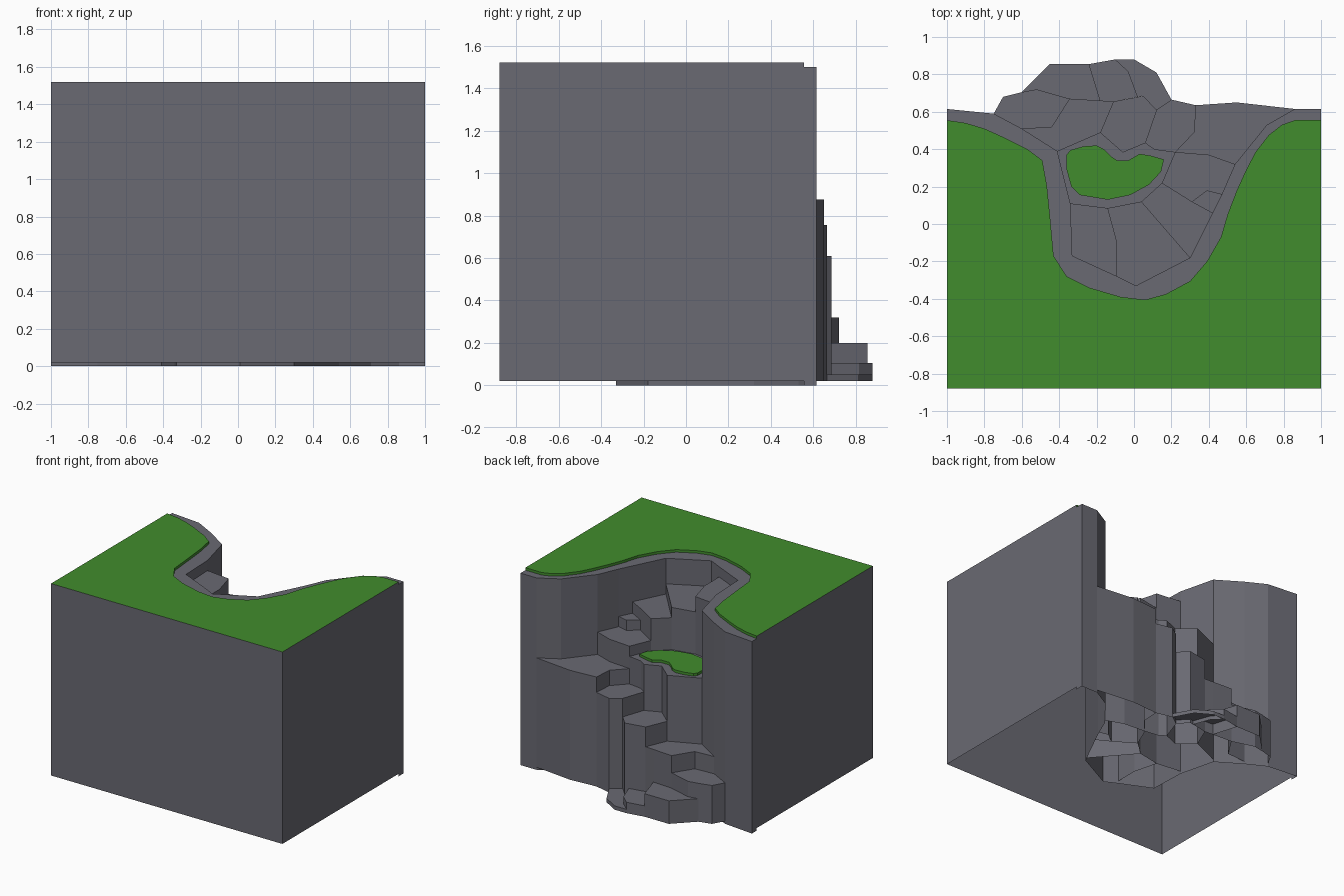
import bpy

if "Cube" in bpy.data.objects:
    bpy.data.objects.remove(bpy.data.objects["Cube"])

# Shared plan points: cliff edge (a-o), back outline (A-J), inner joints (p-z, M-X)
P = {
    'a': (-1, .615), 'b': (-.75, .59), 'c': (-.6, .51), 'd': (-.41, .39), 'e': (-.34, .11),
    'f': (-.33, -.17), 'g': (-.09, -.28), 'h': (.01, -.33), 'i': (.3, -.18), 'j': (.42, .06),
    'k': (.47, .16), 'l': (.54, .32), 'm': (.71, .53), 'n': (.86, .615), 'o': (1, .615),
    'A': (-.7, .68), 'B': (-.6, .705), 'C': (-.45, .855), 'D': (-.24, .855), 'E': (-.1, .88),
    'F': (0, .88), 'G': (.12, .81), 'H': (.2, .665), 'I': (.33, .635), 'J': (.55, .65),
    'p': (-.52, .72), 'q': (-.345, .67), 'r': (-.44, .52), 's': (-.18, .66), 't': (-.11, .655),
    'u': (-.03, .815), 'v': (.02, .68), 'w': (.05, .685), 'x': (.12, .61), 'y': (.06, .435),
    'z': (-.06, .385), 'M': (-.18, .49), 'N': (.32, .49), 'O': (.22, .385), 'Q': (.4, .37),
    'R': (.15, .22), 'S': (.31, .12), 'T': (.39, .18), 'U': (.04, .12), 'V': (-.14, .085),
    'W': (-.09, -.1), 'X': (.11, .4),
}
RIM = 'abcdefghijklmno'
FRONT = [(1, -.88), (-1, -.88)]


def material(name, rgb):
    mat = bpy.data.materials.new(name)
    mat.diffuse_color = (*rgb, 1)
    mat.use_nodes = True
    mat.node_tree.nodes["Principled BSDF"].inputs["Base Color"].default_value = mat.diffuse_color
    return mat


green = material("grass", (.053, .262, .026))
rock = material("rock", (.142, .142, .169))


def plan(keys):
    return [P[k] for k in keys]


def add_mesh(name, verts, faces, mat):
    me = bpy.data.meshes.new(name)
    me.from_pydata(verts, [], faces)
    me.update()
    me.materials.append(mat)
    ob = bpy.data.objects.new(name, me)
    bpy.context.collection.objects.link(ob)
    return ob


def prism(name, pts, z0, z1, mat=rock):
    """Vertical prism over a plan outline, closed on top and open below."""
    area = sum(p[0] * q[1] - q[0] * p[1] for p, q in zip(pts, pts[1:] + pts[:1]))
    if area < 0:
        pts = pts[::-1]
    n = len(pts)
    verts = [(x, y, z) for z in (z0, z1) for x, y in pts]
    faces = [(i, (i + 1) % n, n + (i + 1) % n, n + i) for i in range(n)]
    faces.append(tuple(range(n, 2 * n)))
    return add_mesh(name, verts, faces, mat)


# Main cliff shell with the bay cut into its back, hollow underneath
prism("cliff_block", plan(RIM) + FRONT, .02, 1.5)

# Thin lip of the cliff wall reaching down to the ground
lip = [(-1, .555)] + plan(RIM) + [(1, .555)]
n = len(lip)
add_mesh("cliff_lip", [(x, y, z) for z in (0, .02) for x, y in lip],
         [(i + 1, i, n + i, n + i + 1) for i in range(n - 1)], rock)

# Turf layer: green top and inner edge, rock on the cut sides of the block
turf_edge = [(-1, .555), (-.9, .54), (-.8, .51), (-.7, .465), (-.57, .4), (-.49, .34),
             (-.465, .2), (-.45, .05), (-.43, -.17), (-.36, -.28), (-.24, -.34), (-.07, -.39),
             (.06, -.405), (.17, -.375), (.3, -.305), (.39, -.2), (.465, -.07), (.5, .05),
             (.55, .18), (.6, .29), (.65, .385), (.72, .475), (.79, .53), (.86, .555), (1, .555)]
turf = prism("turf", turf_edge + FRONT, 1.5, 1.52, green)
turf.data.materials.append(rock)
for f in turf.data.polygons:
    if abs(f.center.x) > .999 or f.center.y < -.879:
        f.material_index = 1

# Stepped stones, from the low back ones up to the cliff top
stones = [
    ("EFGHxwvu", .05), ("DEuvts", .105), ("BCDsqp", .2), ("bABpqrc", .32),
    ("crqstMd", .455), ("twxyzM", .61), ("HINOXyx", .755), ("IJnmlQON", .875),
    ("OQlkTSR", 1.05), ("STkj", 1.13), ("RSjiU", 1.22), ("UihgWV", 1.3), ("eVWgf", 1.42),
]
for num, (keys, top) in enumerate(stones, 1):
    prism(f"step_stone_{num:02d}", plan(keys), .02, top)

# Ledge pillar with its own grass patch
prism("ledge_pillar", plan("dMzyXORUVe"), .02, .97)
prism("ledge_grass", [
    (-.36, .37), (-.34, .395), (-.27, .415), (-.2, .42), (-.16, .4), (-.12, .36), (-.09, .34),
    (-.03, .34), (.03, .375), (.09, .365), (.16, .345), (.145, .28), (.08, .21), (-.02, .155),
    (-.14, .13), (-.29, .155), (-.335, .2), (-.36, .29)], .97, .99, green)
